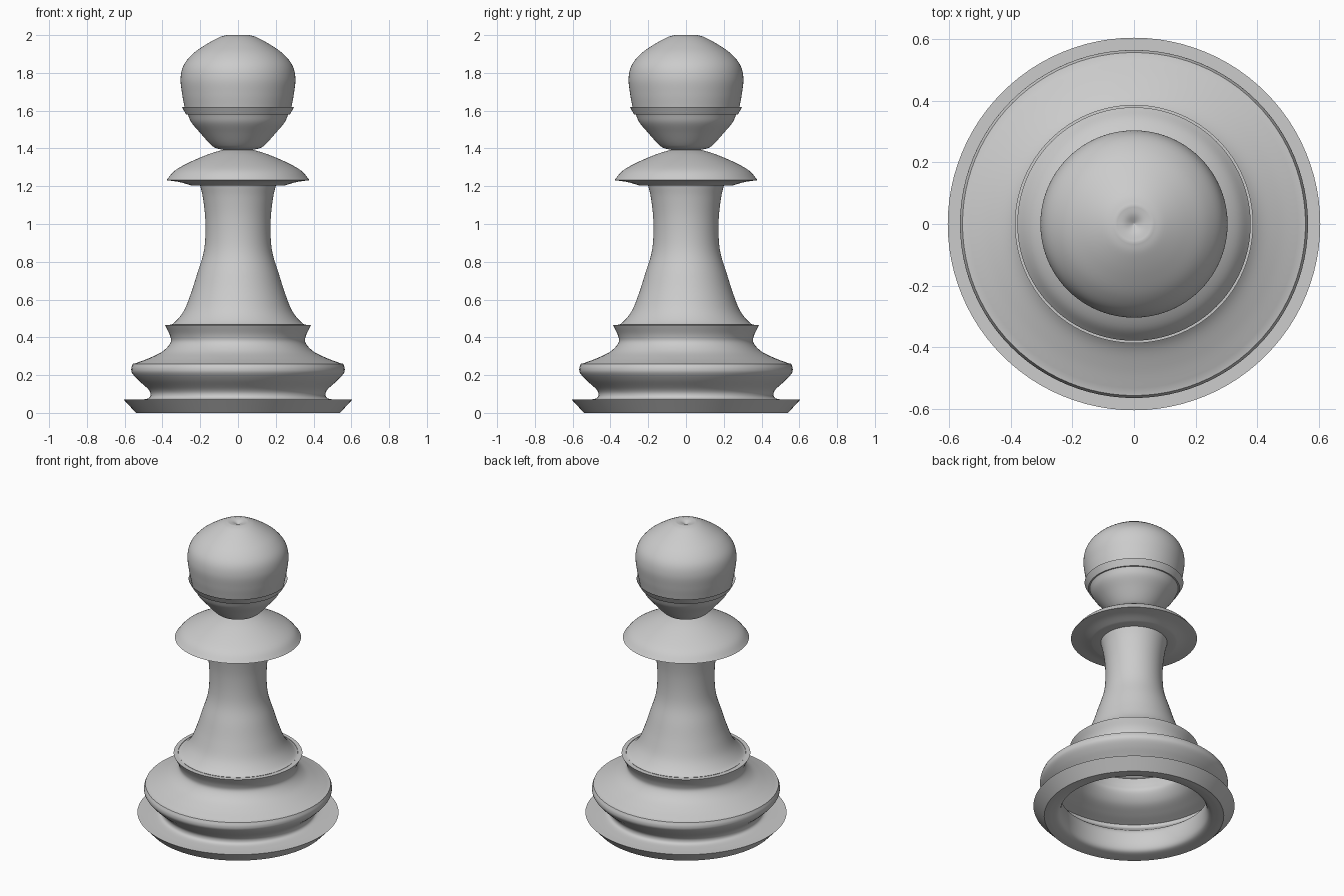
import bpy, bmesh, math
from mathutils import Vector

SEGS = 96


def smooth_curve(pts, steps=6):
    """Catmull-Rom curve through the (radius, height) points."""
    p = [Vector(q) for q in pts]
    if len(p) == 2:
        return p
    p = [2 * p[0] - p[1]] + p + [2 * p[-1] - p[-2]]
    out = []
    for a, b, c, d in zip(p, p[1:], p[2:], p[3:]):
        for i in range(steps):
            t = i / steps
            out.append(0.5 * (2 * b + (c - a) * t + (2 * a - 5 * b + 4 * c - d) * t ** 2
                              + (3 * b - a - 3 * c + d) * t ** 3))
    return out + [p[-2]]


def lathe(name, sections, inward=False):
    """Turn smooth sections joined by hard corners around the z axis."""
    prof = []
    for s in sections:
        c = smooth_curve(s)
        prof += c[1:] if prof else c
    bm = bmesh.new()
    verts = [bm.verts.new((max(r, 0), 0, z)) for r, z in prof]
    edges = [bm.edges.new(e) for e in zip(verts, verts[1:])]
    bmesh.ops.spin(bm, geom=verts + edges, cent=(0, 0, 0), axis=(0, 0, 1),
                   angle=math.tau, steps=SEGS, use_duplicate=False)
    bmesh.ops.remove_doubles(bm, verts=bm.verts, dist=1e-5)
    bm.normal_update()
    # make the walls face away from the axis (or toward it for inner surfaces)
    facing = 0
    for f in bm.faces:
        c = f.calc_center_median()
        facing += f.normal.dot(Vector((c.x, c.y, 0))) * f.calc_area()
    if (facing < 0) != inward:
        bmesh.ops.reverse_faces(bm, faces=bm.faces)
    me = bpy.data.meshes.new(name)
    bm.to_mesh(me)
    bm.free()
    ob = bpy.data.objects.new(name, me)
    bpy.context.collection.objects.link(ob)
    bpy.context.view_layer.objects.active = ob
    ob.select_set(True)
    bpy.ops.object.shade_smooth_by_angle(angle=math.radians(40))
    ob.select_set(False)


# Foot: flared plinth, cove, bead and shoulder
lathe("base", [
    [(0.54, 0), (0.605, 0.07)],
    [(0.605, 0.07), (0.54, 0.07), (0.48, 0.075), (0.463, 0.095), (0.475, 0.125),
     (0.53, 0.175), (0.56, 0.21), (0.565, 0.235), (0.557, 0.26)],
    [(0.557, 0.26), (0.545, 0.262)],
    [(0.545, 0.262), (0.47, 0.29), (0.40, 0.325), (0.358, 0.37), (0.36, 0.41), (0.387, 0.465)],
])

# Hollow underside: rounded throat, then an inner wall following the shoulder
lathe("underside", [
    [(0.54, 0), (0.5, 0.003), (0.455, 0.015), (0.437, 0.05), (0.435, 0.11), (0.448, 0.155),
     (0.5, 0.195), (0.535, 0.225), (0.54, 0.25)],
    [(0.54, 0.25), (0.465, 0.275), (0.39, 0.31), (0.343, 0.365), (0.345, 0.41), (0.36, 0.468)],
], inward=True)

# Waisted stem
lathe("stem", [
    [(0.387, 0.465), (0.345, 0.472), (0.29, 0.535), (0.25, 0.63), (0.215, 0.74),
     (0.184, 0.84), (0.173, 0.93), (0.174, 1.04), (0.186, 1.14), (0.2, 1.203)],
])

# Collar disc
lathe("collar", [
    [(0.2, 1.203), (0.25, 1.205)],
    [(0.25, 1.205), (0.31, 1.222), (0.379, 1.232)],
    [(0.379, 1.232), (0.335, 1.282), (0.26, 1.325), (0.16, 1.368), (0.08, 1.393)],
])

# Head with a thin flared flange and a dimpled crown
lathe("head", [
    [(0.08, 1.393), (0.12, 1.403), (0.15, 1.426), (0.2, 1.482), (0.245, 1.535), (0.266, 1.58)],
    [(0.266, 1.58), (0.275, 1.58)],
    [(0.275, 1.58), (0.297, 1.62)],
    [(0.297, 1.62), (0.277, 1.59)],
    [(0.277, 1.59), (0.285, 1.63), (0.296, 1.69), (0.304, 1.77), (0.288, 1.84), (0.24, 1.9),
     (0.17, 1.95), (0.1, 1.988), (0.06, 2.0)],
    [(0.06, 2.0), (0.03, 1.995), (0, 1.98)],
])
